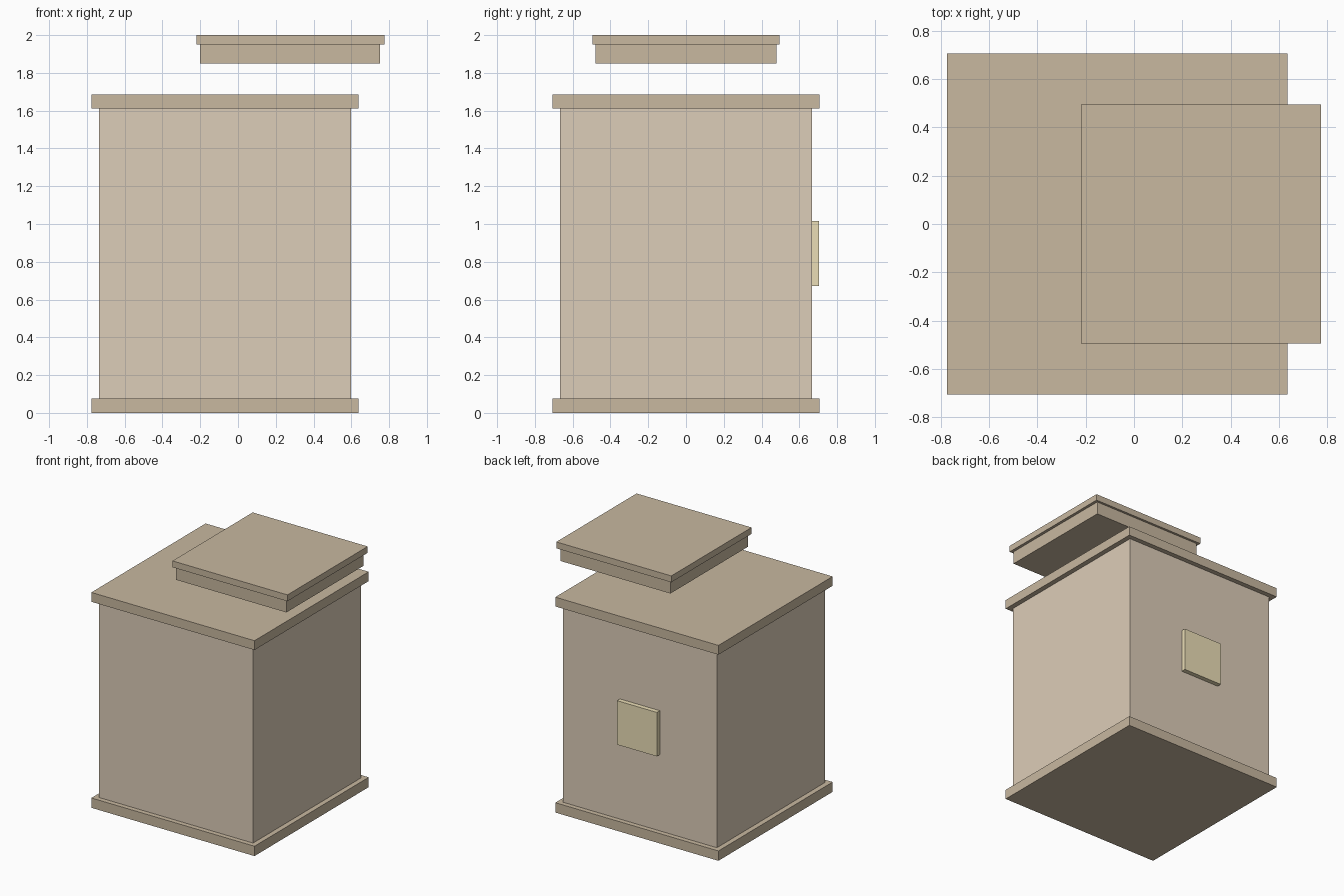
import bpy, bmesh
from mathutils import Matrix, Vector

if "Cube" in bpy.data.objects:
    bpy.data.objects.remove(bpy.data.objects["Cube"])


def material(name, rgb):
    m = bpy.data.materials.new(name)
    m.diffuse_color = (*rgb, 1)
    m.use_nodes = True
    m.node_tree.nodes["Principled BSDF"].inputs["Base Color"].default_value = m.diffuse_color
    return m


wood = material("light_wood", (0.72, 0.61, 0.48))
trim = material("dark_wood", (0.58, 0.48, 0.35))
brass = material("brass", (0.83, 0.73, 0.47))


def box(name, x, y, z, mat):
    """Flat-faced box given its (min, max) range on each axis."""
    lo, hi = (Vector(v) for v in zip(x, y, z))
    bm = bmesh.new()
    bmesh.ops.create_cube(bm, size=1, matrix=Matrix.Diagonal((*(hi - lo), 1)))
    mesh = bpy.data.meshes.new(name)
    bm.to_mesh(mesh)
    bm.free()
    mesh.materials.append(mat)
    obj = bpy.data.objects.new(name, mesh)
    obj.location = (lo + hi) / 2
    bpy.context.collection.objects.link(obj)


# Box body with matching base and top rims
box("body", (-0.735, 0.598), (-0.668, 0.668), (0.077, 1.612), wood)
for name, z in (("base_rim", (0, 0.077)), ("top_rim", (1.612, 1.685))):
    box(name, (-0.775, 0.637), (-0.706, 0.706), z, trim)

# Raised, shifted lid: plug below, wider cap above
box("lid_plug", (-0.2, 0.753), (-0.478, 0.478), (1.85, 1.95), trim)
box("lid_cap", (-0.22, 0.775), (-0.496, 0.496), (1.95, 2.0), trim)

# Plaque on the back face
box("plaque", (-0.241, 0.103), (0.668, 0.704), (0.673, 1.017), brass)
